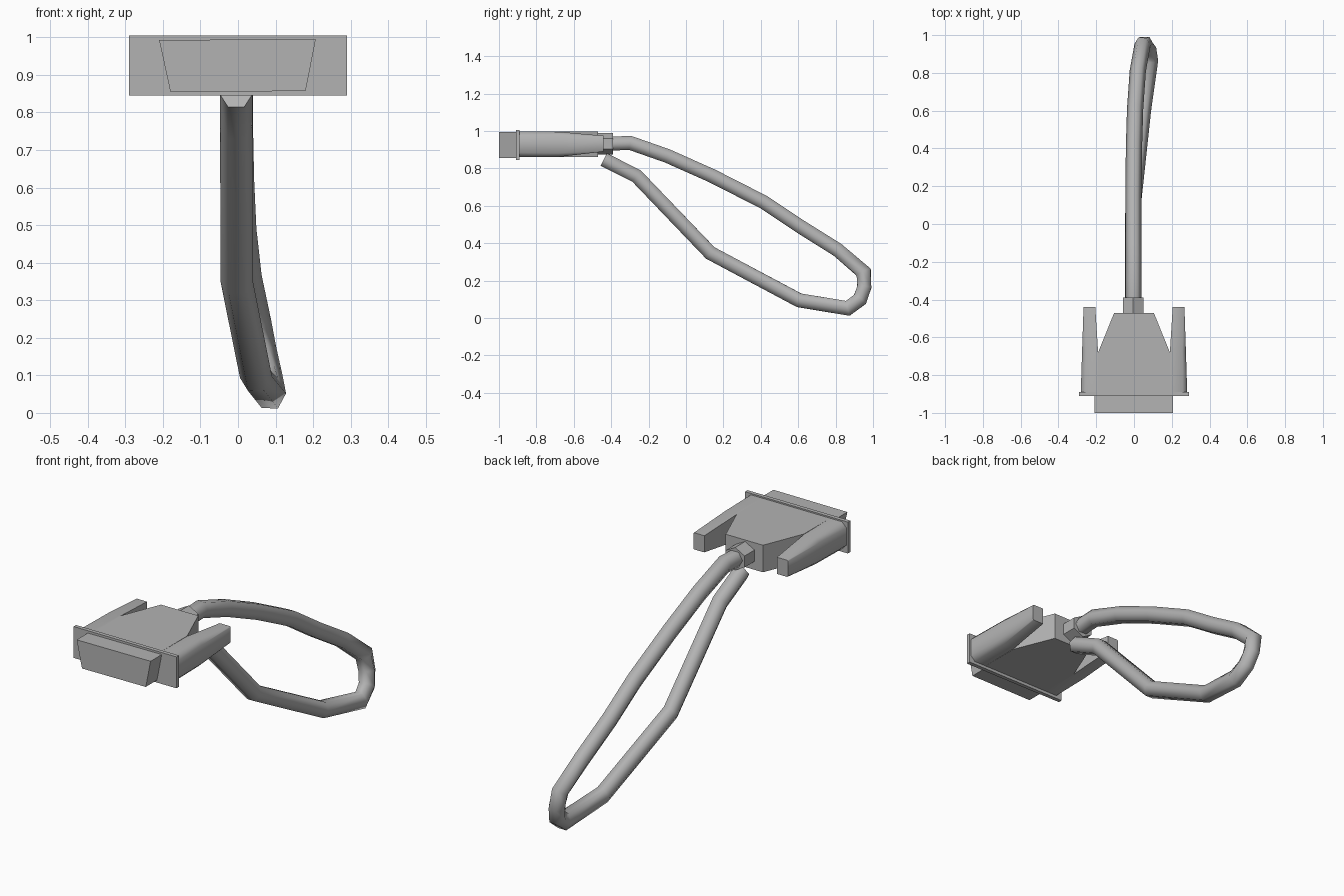
import bpy
import bmesh
from math import cos, sin, pi, radians
from mathutils import Vector

default = bpy.data.objects.get("Cube")
if default:
    bpy.data.objects.remove(default, do_unlink=True)

grey = bpy.data.materials.new("plain grey")
grey.use_nodes = True
grey.diffuse_color = (0.45, 0.45, 0.45, 1)
grey.node_tree.nodes["Principled BSDF"].inputs["Base Color"].default_value = (0.45, 0.45, 0.45, 1)


def loft(name, rings, smooth=None):
    """Skin a list of equal-sized point rings and cap both ends."""
    bm = bmesh.new()
    loops = [[bm.verts.new(p) for p in ring] for ring in rings]
    for a, b in zip(loops, loops[1:]):
        for i in range(len(a)):
            j = (i + 1) % len(a)
            bm.faces.new((a[i], a[j], b[j], b[i]))
    bm.faces.new(loops[0])
    bm.faces.new(loops[-1])
    bmesh.ops.recalc_face_normals(bm, faces=bm.faces)
    mesh = bpy.data.meshes.new(name)
    bm.to_mesh(mesh)
    bm.free()
    mesh.materials.append(grey)
    obj = bpy.data.objects.new(name, mesh)
    bpy.context.collection.objects.link(obj)
    if smooth:
        bpy.ops.object.select_all(action="DESELECT")
        obj.select_set(True)
        bpy.context.view_layer.objects.active = obj
        bpy.ops.object.shade_smooth_by_angle(angle=radians(smooth))
    return obj


def along_y(section, y0, y1):
    return [[(x, y, z) for x, z in section] for y in (y0, y1)]


# Plug shell and flange at the front
loft("plug_shell", along_y([(-0.21, 0.993), (0.207, 0.995), (0.18, 0.857), (-0.18, 0.855)], -1, -0.9))
loft("flange", along_y([(-0.29, 0.845), (0.29, 0.845), (0.29, 1.005), (-0.29, 1.005)], -0.91, -0.89))

# Housing core, narrowing towards the cable
half = [(0.19, -0.9), (0.19, -0.68), (0.105, -0.47)]
outline = half + [(-x, y) for x, y in reversed(half)]
loft("housing_core", [[(x, y, z) for x, y in outline] for z in (0.86, 0.998)])

# Thumb-screw arms: inner x, outer x, bottom, top, edge rounding
stations = [(-0.9, 0.19, 0.282, 0.86, 0.998, 0.025),
            (-0.68, 0.19, 0.275, 0.862, 0.996, 0.02),
            (-0.44, 0.205, 0.267, 0.89, 0.975, 0.004)]
for side, label in ((1, "left"), (-1, "right")):
    rings = []
    for y, inner, outer, low, high, r in stations:
        section = [(inner, low), (outer - r, low), (outer, low + r),
                   (outer, high - r), (outer - r, high), (inner, high)]
        rings.append([(side * x, y, z) for x, z in section])
    loft(label + "_screw_arm", rings, 50)

# Strain relief collar
collar = [(-0.004 + 0.062 * sin(k * pi / 3), 0.932 + 0.058 * cos(k * pi / 3)) for k in range(6)]
loft("strain_relief", along_y(collar, -0.48, -0.39))

# Looped cable: mitred six-sided sweep along a path
path = [Vector(p) for p in (
    (-0.003, -0.45, 0.93), (-0.003, -0.3, 0.937), (-0.003, -0.1, 0.867),
    (-0.003, 0.14, 0.76), (0, 0.415, 0.62), (0.006, 0.61, 0.49),
    (0.02, 0.81, 0.365), (0.045, 0.95, 0.245), (0.06, 0.953, 0.165),
    (0.075, 0.93, 0.1), (0.085, 0.865, 0.052), (0.048, 0.605, 0.095),
    (-0.003, 0.13, 0.348), (-0.005, -0.265, 0.76), (-0.005, -0.44, 0.848))]
rings = []
for i, p in enumerate(path):
    before = (p - path[max(i - 1, 0)]).normalized()
    after = (path[min(i + 1, len(path) - 1)] - p).normalized()
    tangent = (before + after).normalized()
    miter = 1 / max(tangent.dot(after if after.length else before), 0.7)
    up = Vector((1, 0, 0)).cross(tangent).normalized()
    across = tangent.cross(up)
    rings.append([p + 0.043 * (cos(k * pi / 3) * across + miter * sin(k * pi / 3) * up)
                  for k in range(6)])
loft("cable", rings, 65)
